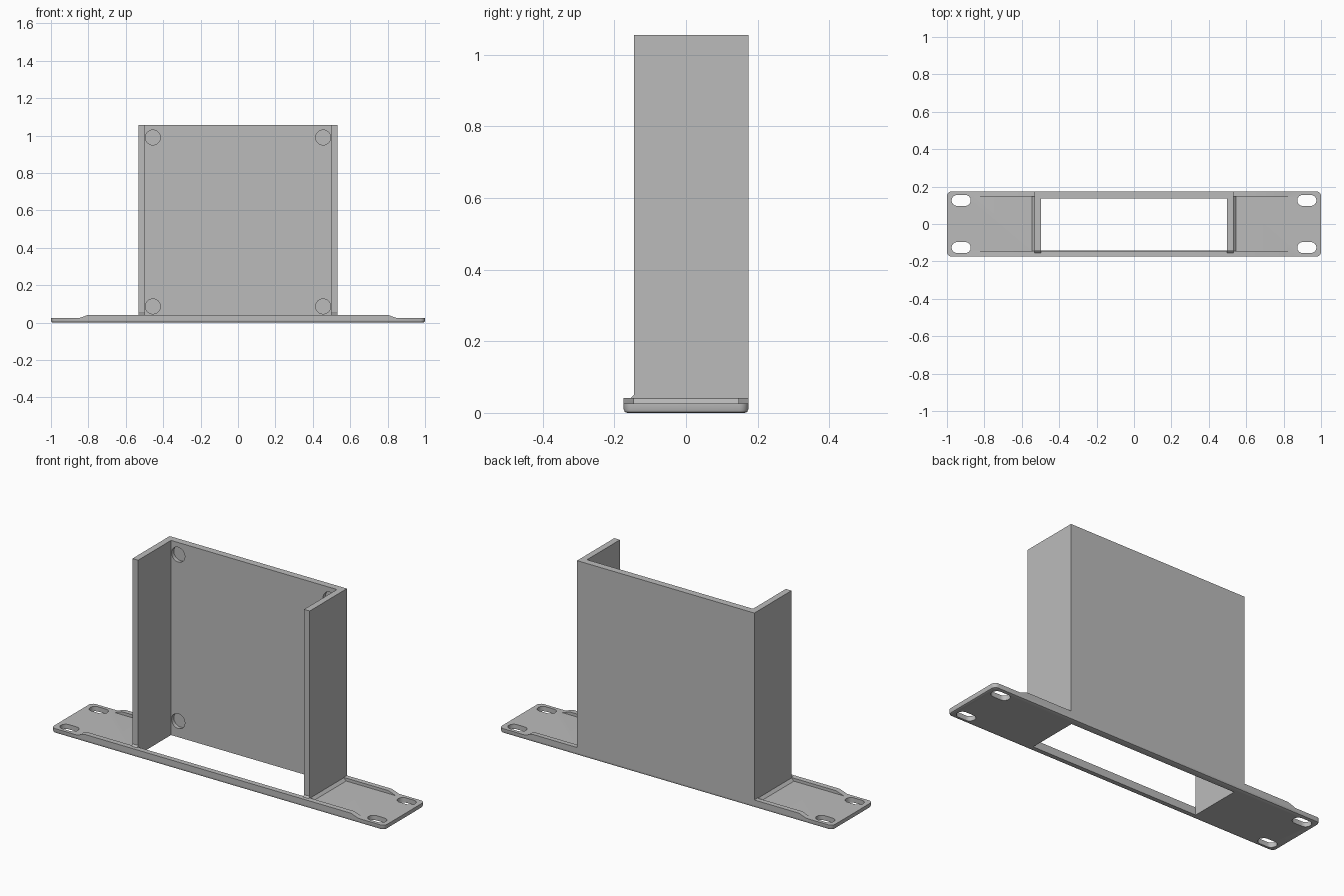
import bpy, bmesh, math
from mathutils import Vector

cube = bpy.data.objects.get("Cube")
if cube:
    bpy.data.objects.remove(cube, do_unlink=True)

# One grey for the whole bracket
grey = bpy.data.materials.new("plain grey")
grey.use_nodes = True
grey.diffuse_color = (0.5, 0.5, 0.5, 1)
grey.node_tree.nodes["Principled BSDF"].inputs["Base Color"].default_value = (0.5, 0.5, 0.5, 1)

HALF_L, HALF_W = 1.0, 0.174
PLATE_T, RAIL_T, TOP = 0.026, 0.042, 1.056
OUT_X, IN_X = 0.532, 0.498
FRONT_Y, IN_Y = -0.145, 0.137


def prism(name, outline, axis, lo, hi):
    """Extrude a 2D outline from lo to hi along an axis."""
    place = {"x": lambda a, b, t: (t, a, b),
             "y": lambda a, b, t: (a, t, b),
             "z": lambda a, b, t: (a, b, t)}[axis]
    bm = bmesh.new()
    face = bm.faces.new([bm.verts.new(place(a, b, lo)) for a, b in outline])
    new = bmesh.ops.extrude_face_region(bm, geom=[face])["geom"]
    step = Vector(place(0, 0, hi - lo))
    bmesh.ops.translate(bm, vec=step, verts=[v for v in new if isinstance(v, bmesh.types.BMVert)])
    bmesh.ops.recalc_face_normals(bm, faces=bm.faces)
    mesh = bpy.data.meshes.new(name)
    bm.to_mesh(mesh)
    bm.free()
    mesh.materials.append(grey)
    obj = bpy.data.objects.new(name, mesh)
    bpy.context.collection.objects.link(obj)
    return obj


def rounded(cx, cy, hx, hy, r, steps):
    """Rectangle outline with round corners."""
    pts = []
    for i, (sx, sy) in enumerate([(1, 1), (-1, 1), (-1, -1), (1, -1)]):
        for k in range(steps + 1):
            a = math.pi / 2 * (i + k / steps)
            pts.append((cx + sx * (hx - r) + r * math.cos(a),
                        cy + sy * (hy - r) + r * math.sin(a)))
    return pts


def box(x0, x1, y0, y1):
    return [(x0, y0), (x1, y0), (x1, y1), (x0, y1)]


def combine(target, other, operation):
    """Boolean the other part into the target and discard it."""
    mod = target.modifiers.new(operation.lower(), "BOOLEAN")
    mod.operation, mod.solver, mod.object = operation, "EXACT", other
    other.hide_render = True
    bpy.context.view_layer.update()
    graph = bpy.context.evaluated_depsgraph_get()
    mesh = bpy.data.meshes.new_from_object(target.evaluated_get(graph))
    target.modifiers.clear()
    target.data = mesh
    bpy.data.objects.remove(other, do_unlink=True)


# Base plate with rounded corners and an eased lower edge
plate = prism("mounting_plate", rounded(0, 0, HALF_L, HALF_W, 0.025, 6), "z", 0, PLATE_T)
bm = bmesh.new()
bm.from_mesh(plate.data)
rim = [e for e in bm.edges if all(v.co.z < 0.001 for v in e.verts)]
bmesh.ops.bevel(bm, geom=rim, offset=0.01, segments=2, profile=0.5, affect="EDGES")
bm.to_mesh(plate.data)
bm.free()

# Stiffening rails with ramped ends
low = 0.015
combine(plate, prism("front_rail", [(-0.845, low), (0.845, low), (0.845, PLATE_T), (0.8, RAIL_T),
                                    (-0.8, RAIL_T), (-0.845, PLATE_T)],
                     "y", -HALF_W, FRONT_Y), "UNION")
for s in (-1, 1):
    combine(plate, prism("rear_rail", [(s * 0.5, low), (s * 0.845, low), (s * 0.845, PLATE_T),
                                       (s * 0.8, RAIL_T), (s * 0.5, RAIL_T)],
                         "y", 0.147, HALF_W), "UNION")
    # Sloped foot where the side wall meets the plate
    combine(plate, prism("wall_foot", [(s * 0.52, low), (s * 0.546, low), (s * 0.546, PLATE_T),
                                       (s * OUT_X, RAIL_T - 0.002), (s * 0.52, RAIL_T - 0.002)],
                         "y", FRONT_Y - 0.002, 0.15), "UNION")

# Slotted screw holes and the central opening
for sx in (-1, 1):
    for sy in (-1, 1):
        slot = rounded(sx * 0.924, sy * 0.126, 0.051, 0.029, 0.0285, 8)
        combine(plate, prism("slot_cutter", slot, "z", -0.1, 0.1), "DIFFERENCE")
combine(plate, prism("opening_cutter", box(-IN_X, IN_X, -0.143, IN_Y), "z", -0.1, 0.1), "DIFFERENCE")

# Three-sided housing, open at the front and top
u_shape = [(-OUT_X, FRONT_Y), (-IN_X, FRONT_Y), (-IN_X, IN_Y), (IN_X, IN_Y),
           (IN_X, FRONT_Y), (OUT_X, FRONT_Y), (OUT_X, HALF_W), (-OUT_X, HALF_W)]
housing = prism("housing", u_shape, "z", low, TOP)

# Shallow round recesses inside the back wall
for x in (-0.455, 0.455):
    for z in (0.087, 0.99):
        disc = rounded(x, z, 0.04, 0.04, 0.0399, 8)
        combine(housing, prism("recess_cutter", disc, "y", 0.08, IN_Y + 0.02), "DIFFERENCE")
combine(plate, housing, "UNION")
plate.name = "rack_bracket"

# Small fillets at the front feet of the side walls
for s, name in ((-1, "right_front_fillet"), (1, "left_front_fillet")):
    x0, x1 = sorted((s * IN_X, s * OUT_X))
    prism(name, [(FRONT_Y, RAIL_T), (FRONT_Y - 0.009, RAIL_T), (FRONT_Y, RAIL_T + 0.009)], "x", x0, x1)

# Smooth the round edges, keep corners sharp
bpy.ops.object.select_all(action="DESELECT")
plate.select_set(True)
bpy.context.view_layer.objects.active = plate
bpy.ops.object.shade_smooth_by_angle(angle=math.radians(25))
